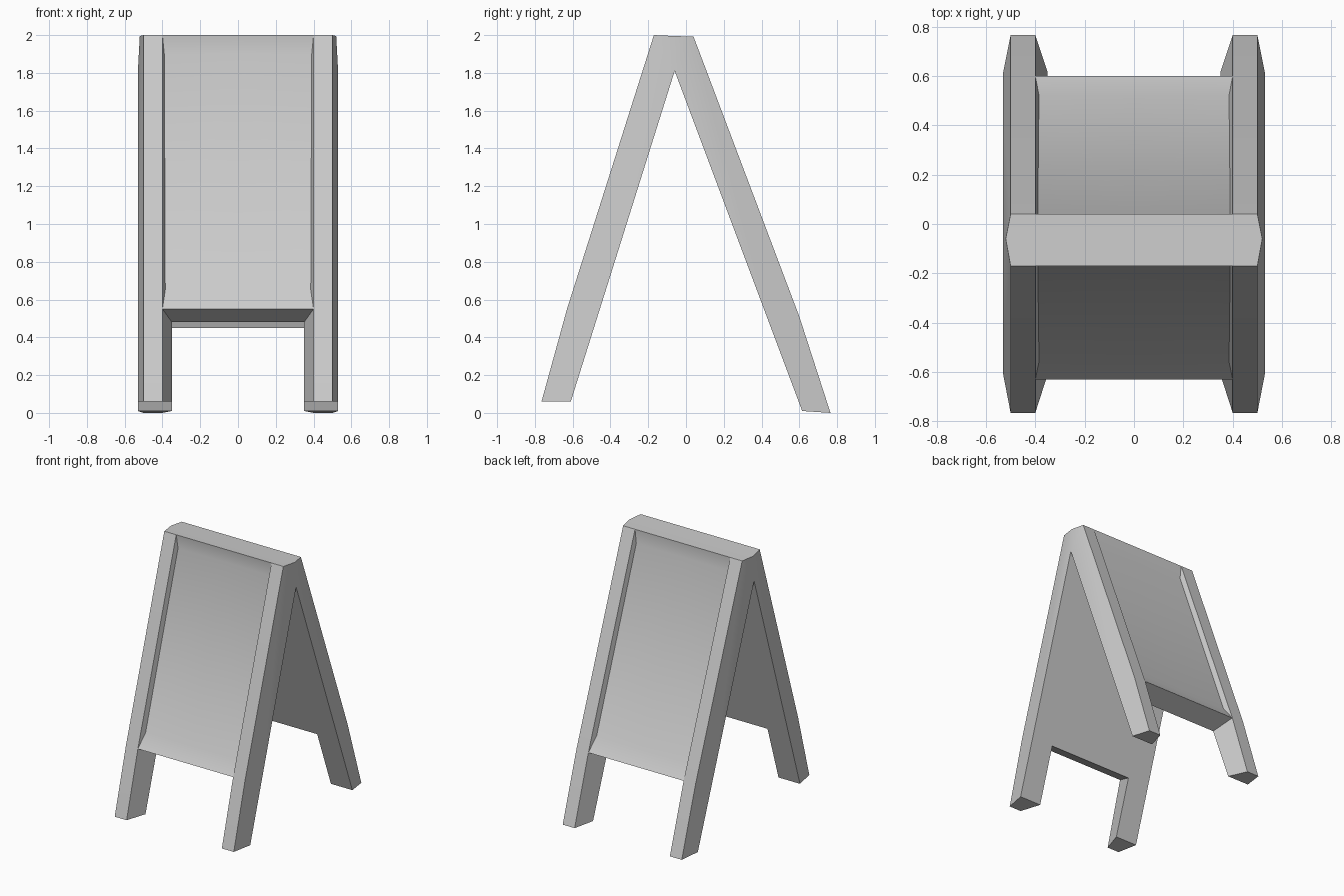
import bpy, bmesh, math

if "Cube" in bpy.data.objects:
    bpy.data.objects.remove(bpy.data.objects["Cube"])

# Side profiles (y, z): outer edge of the frame, inner edge, top to bottom
APEX, RIDGE = (-0.06, 1.81), (-0.06, 1.995)
FRONT = dict(outer=[(-0.17, 2.0), (-0.63, 0.55), (-0.765, 0.06)],
             inner=[APEX, (-0.478, 0.48), (-0.61, 0.06)], sign=1)
BACK = dict(outer=[(0.04, 1.992), (0.60, 0.51), (0.765, 0.0)],
            inner=[APEX, (0.45, 0.45), (0.615, 0.01)], sign=-1)
# Half widths of the leg: outer face edges, wider inner face edges
A, B, C, D = 0.50, 0.40, 0.53, 0.35
RECESS = 0.04

bm = bmesh.new()


def face(*pts):
    bm.faces.new([bm.verts.new(p) for p in pts])


def half_board(outer, inner, sign):
    def o(x, i):
        return (x, *outer[i])

    def n(x, i):
        return (x, *inner[i])

    # Leg: outer face, outer side, inner face
    for i in (0, 1):
        face(o(A, i), o(B, i), o(B, i + 1), o(A, i + 1))
        face(o(A, i), o(A, i + 1), n(C, i + 1), n(C, i))
        face(n(C, i), n(C, i + 1), n(D, i + 1), n(D, i))
    # Leg: inner side and foot
    face(o(B, 1), n(D, 1), n(D, 2), o(B, 2))
    face(o(A, 2), o(B, 2), n(D, 2), n(C, 2))
    # Panel: underside and inner face
    face(o(B, 1), o(0, 1), n(0, 1), n(D, 1))
    face(n(D, 0), n(D, 1), n(0, 1), n(0, 0))

    # Panel: recessed front with sloping ends, and its side wall
    def sunk(x, t):
        (y0, z0), (y1, z1) = outer[1], outer[0]
        return (x, y0 + (y1 - y0) * t + sign * RECESS, z0 + (z1 - z0) * t)

    edge = [o(B, 1), sunk(0.385, 0.07), sunk(0.39, 0.93), o(B, 0)]
    mid = [(0, *p[1:]) for p in edge]
    for i in range(3):
        face(edge[i], edge[i + 1], mid[i + 1], mid[i])
    face(*edge)
    # Top cap and its end
    face(o(A, 0), (0.52, *RIDGE), (B, *RIDGE), o(B, 0))
    face(o(B, 0), (B, *RIDGE), (0, *RIDGE), o(0, 0))
    face(o(A, 0), n(C, 0), (0.52, *RIDGE))


half_board(**FRONT)
half_board(**BACK)

# Mirror the half across x = 0 and weld the shell
copy = bmesh.ops.duplicate(bm, geom=bm.verts[:] + bm.edges[:] + bm.faces[:])
for v in copy["geom"]:
    if isinstance(v, bmesh.types.BMVert):
        v.co.x *= -1
bmesh.ops.remove_doubles(bm, verts=bm.verts[:], dist=0.0005)
bmesh.ops.recalc_face_normals(bm, faces=bm.faces[:])

mesh = bpy.data.meshes.new("sandwich_board")
bm.to_mesh(mesh)
bm.free()
board = bpy.data.objects.new("sandwich_board", mesh)
bpy.context.collection.objects.link(board)
bpy.context.view_layer.objects.active = board
board.select_set(True)
bpy.ops.object.shade_smooth_by_angle(angle=math.radians(30))
